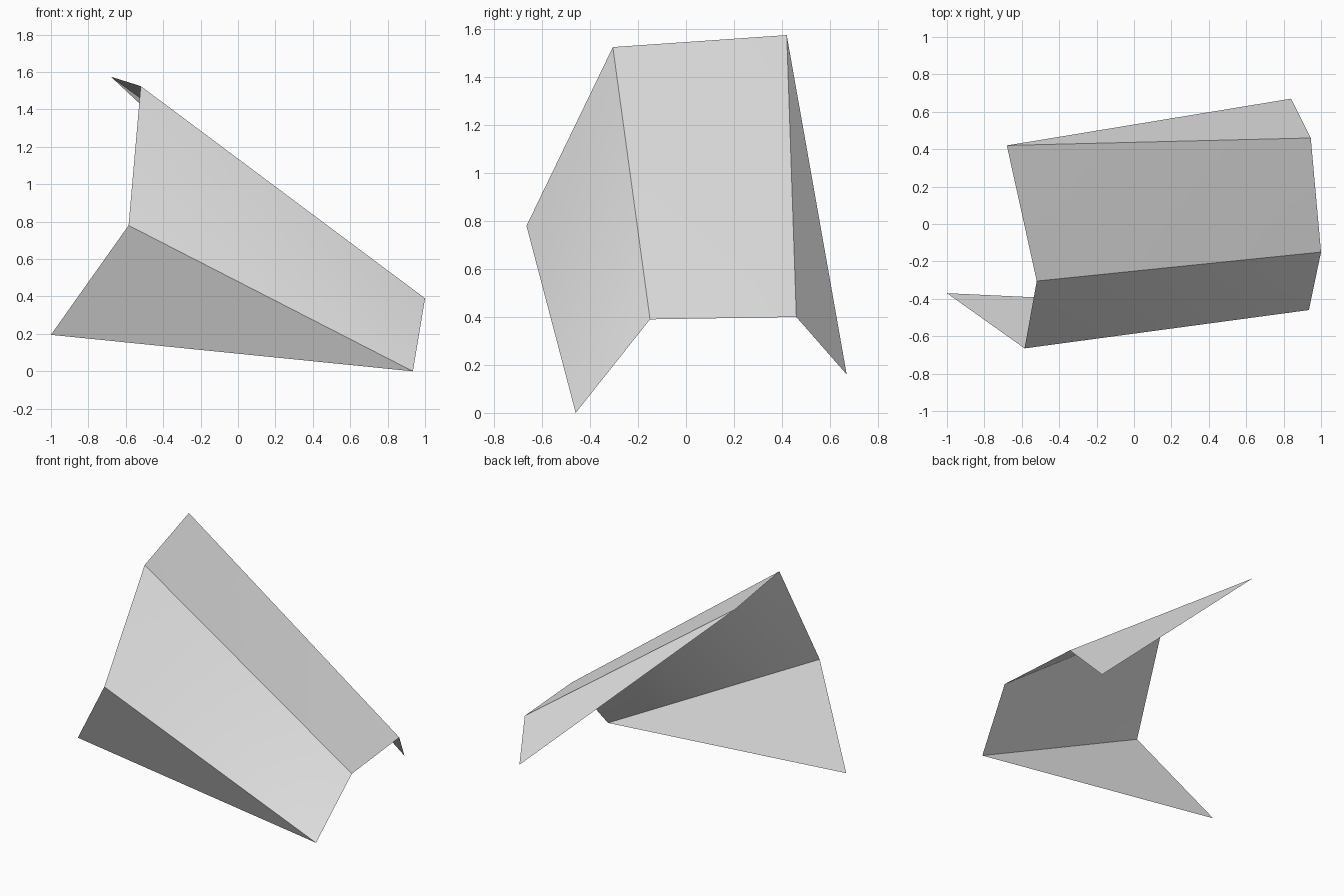
import bpy, bmesh
from math import radians
from mathutils import Vector

cube = bpy.data.objects.get("Cube")
if cube:
    bpy.data.objects.remove(cube, do_unlink=True)

# One plain pale grey for the whole folded sheet
grey = bpy.data.materials.new("pale_grey")
grey.use_nodes = True
grey.diffuse_color = (0.8, 0.8, 0.8, 1)
grey.node_tree.nodes["Principled BSDF"].inputs["Base Color"].default_value = grey.diffuse_color

# Corners of the folded sheet
flap_tip = Vector((-1.0, -0.37, 0.195))
low_left = Vector((-0.585, -0.665, 0.78))
low_right = Vector((0.935, -0.46, 0.0))
mid_left = Vector((-0.52, -0.305, 1.525))
mid_right = Vector((1.0, -0.15, 0.39))
top_left = Vector((-0.68, 0.42, 1.575))
top_right = Vector((0.945, 0.46, 0.4))
back_tip = Vector((0.84, 0.67, 0.16))


def finish(name, bm):
    """Turn a bmesh into a named, smooth-shaded object."""
    mesh = bpy.data.meshes.new(name)
    bm.to_mesh(mesh)
    bm.free()
    mesh.materials.append(grey)
    obj = bpy.data.objects.new(name, mesh)
    bpy.context.collection.objects.link(obj)
    bpy.ops.object.select_all(action="DESELECT")
    obj.select_set(True)
    bpy.context.view_layer.objects.active = obj
    bpy.ops.object.shade_smooth_by_angle(angle=radians(30))


def panel(name, a, b, c, d, steps=8):
    """Gently twisted panel spanning the corners a, b, c, d."""
    bm = bmesh.new()
    bmesh.ops.create_grid(bm, x_segments=steps, y_segments=steps, size=0.5)
    for v in bm.verts:
        u, w = v.co.x + 0.5, v.co.y + 0.5
        v.co = a.lerp(b, u).lerp(d.lerp(c, u), w)
    finish(name, bm)


def flap(name, *corners):
    """Flat triangular flap."""
    bm = bmesh.new()
    bm.faces.new([bm.verts.new(p) for p in corners])
    finish(name, bm)


# Two broad panels with a triangular flap at each outer fold
panel("front_panel", low_left, low_right, mid_right, mid_left)
panel("top_panel", mid_left, mid_right, top_right, top_left)
flap("front_flap", flap_tip, low_right, low_left)
flap("back_flap", top_left, top_right, back_tip)
